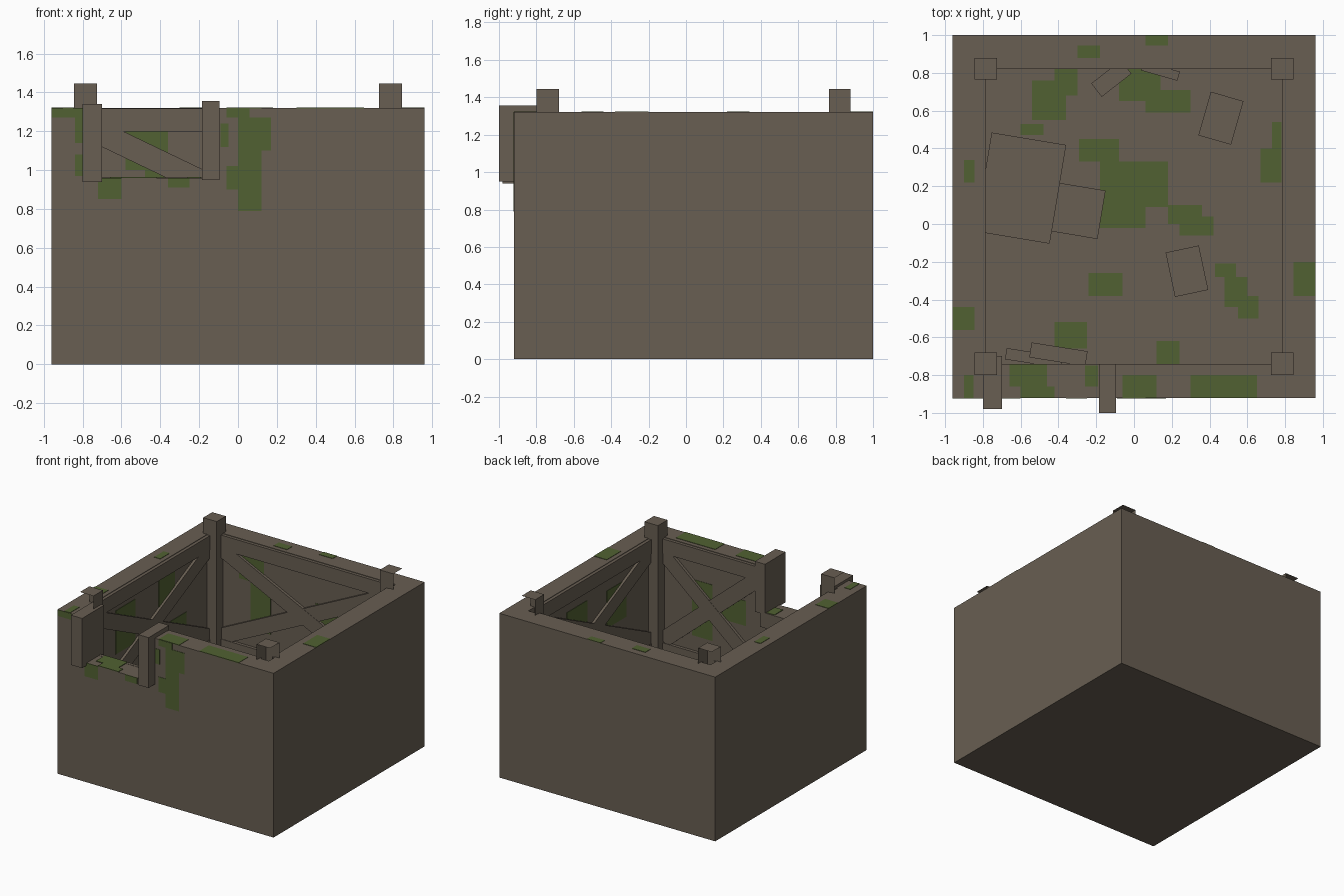
import bpy, bmesh, math
from mathutils import Matrix, Vector


def material(name, col):
    m = bpy.data.materials.new(name)
    m.diffuse_color = (*col, 1)
    return m


WOOD = material("weathered_brown", (0.138, 0.112, 0.084))
MOSS = material("moss_green", (0.083, 0.120, 0.032))
FLOOR, TOP = 0.36, 1.32


def add_box(bm, x0, x1, y0, y1, z0, z1):
    size = Matrix.Diagonal((x1 - x0, y1 - y0, z1 - z0, 1))
    mid = Matrix.Translation(((x0 + x1) / 2, (y0 + y1) / 2, (z0 + z1) / 2))
    return bmesh.ops.create_cube(bm, size=1, matrix=mid @ size)["verts"]


def finish(name, bm, mat=WOOD):
    me = bpy.data.meshes.new(name)
    bm.to_mesh(me)
    bm.free()
    me.materials.append(mat)
    ob = bpy.data.objects.new(name, me)
    bpy.context.collection.objects.link(ob)
    return ob


def box(name, *b, mat=WOOD):
    bm = bmesh.new()
    add_box(bm, *b)
    return finish(name, bm, mat)


# earth block with the sunken room and the window notch cut out
block = box("outer_block", -0.96, 0.96, -0.92, 1.0, 0, TOP)
cutters = (("room_cutter", (-0.81, 0.81, -0.765, 0.845, FLOOR, 2)),
           ("notch_cutter", (-0.75, -0.14, -1.2, -0.5, 0.96, 2)))
for name, b in cutters:
    c = box(name, *b)
    c.hide_render = True
    c.hide_viewport = True
    c.display_type = 'WIRE'
    mod = block.modifiers.new(name, 'BOOLEAN')
    mod.operation = 'DIFFERENCE'
    mod.solver = 'EXACT'
    mod.object = c

# corner posts, open on the sides that face outwards
for sx in (-1, 1):
    for sy, ya, yb in ((-1, -0.80, -0.68), (1, 0.765, 0.88)):
        bm = bmesh.new()
        xs = sorted((sx * 0.845, sx * 0.725))
        add_box(bm, *xs, ya, yb, FLOOR, 1.445)
        bm.normal_update()
        out = [f for f in bm.faces if f.normal.x * sx > 0.5 or f.normal.y * sy > 0.5]
        bmesh.ops.delete(bm, geom=out, context='FACES')
        finish("corner_post", bm)

# window posts
box("window_post_left", -0.80, -0.70, -0.98, -0.70, 0.94, 1.34)
box("window_post_right", -0.185, -0.095, -1.0, -0.74, 0.95, 1.355)


# wall frames: rails plus crossed braces; u runs along the wall, v points into the room
def wall_frame(name, origin, angle, u0, u1):
    place = Matrix.Translation(origin) @ Matrix.Rotation(angle, 4, 'Z')
    bm = bmesh.new()
    add_box(bm, u0, u1, -0.002, 0.025, 1.20, TOP - 0.004)
    add_box(bm, u0, u1, -0.002, 0.025, FLOOR, 0.48)
    for i, (za, zb) in enumerate(((1.20, 0.50), (0.50, 1.20))):
        d = Vector((u1 - u0, 0, zb - za))
        half = d.length / 2
        vs = add_box(bm, -half, half, -0.002, 0.021 + 0.002 * i, -0.06, 0.06)
        m = Matrix.Translation(((u0 + u1) / 2, 0, 0.85)) @ Matrix.Rotation(-math.atan2(d.z, d.x), 4, 'Y')
        bmesh.ops.transform(bm, matrix=m, verts=vs)
    bmesh.ops.transform(bm, matrix=place, verts=bm.verts)
    finish(name, bm)


wall_frame("back_frame", (0, 0.845, 0), math.pi, -0.73, 0.73)
wall_frame("left_frame", (-0.81, 0.04, 0), -math.pi / 2, -0.73, 0.73)
wall_frame("right_frame", (0.81, 0.04, 0), math.pi / 2, -0.73, 0.73)
wall_frame("front_frame", (0, -0.765, 0), 0, -0.10, 0.73)
box("window_sill_rail", -0.73, -0.14, -0.767, -0.742, 0.84, 0.962)


# crates and loose boards on the floor: centre, size, turn
def loose(name, x, y, w, d, h, turn):
    ob = box(name, -w / 2, w / 2, -d / 2, d / 2, 0, h)
    ob.location = (x, y, FLOOR)
    ob.rotation_euler.z = math.radians(turn)


loose("crate_large", -0.60, 0.19, 0.40, 0.53, 0.22, -9.5)
loose("crate_small", -0.30, 0.07, 0.26, 0.26, 0.18, -9.5)
loose("board", 0.46, 0.56, 0.18, 0.24, 0.02, -16)
loose("board", 0.28, -0.25, 0.18, 0.24, 0.02, 12)
loose("plank", -0.40, -0.69, 0.30, 0.08, 0.03, -9)
loose("plank", -0.53, -0.71, 0.30, 0.06, 0.02, -9)
loose("plank", -0.12, 0.77, 0.20, 0.09, 0.03, 38)
loose("plank", 0.14, 0.81, 0.20, 0.05, 0.03, -16)


# moss: thin plates, each blob made of a few rectangles in the plane
def moss(name, axis, level, rects):
    bm = bmesh.new()
    a, b = level - 0.003, level + 0.003
    for u0, u1, v0, v1 in rects:
        if axis == 'z':
            add_box(bm, u0, u1, v0, v1, a, b)
        elif axis == 'y':
            add_box(bm, u0, u1, a, b, v0, v1)
        else:
            add_box(bm, a, b, u0, u1, v0, v1)
    finish(name, bm, MOSS)


moss("front_moss", 'y', -0.92, [
    (-0.96, -0.79, 1.27, 1.32), (-0.84, -0.79, 1.14, 1.28), (-0.84, -0.79, 0.97, 1.08),
    (-0.72, -0.60, 0.85, 0.96), (-0.36, -0.25, 0.91, 0.96), (-0.06, 0.06, 1.27, 1.32),
    (-0.09, -0.05, 1.12, 1.24), (0.0, 0.17, 1.10, 1.27), (0.0, 0.12, 0.79, 1.10),
    (-0.06, 0.0, 0.90, 1.02)])
moss("rim_moss", 'z', TOP, [
    (-0.30, -0.18, 0.88, 0.945), (0.06, 0.18, 0.945, 1.0), (-0.90, -0.845, 0.22, 0.34),
    (-0.96, -0.845, -0.56, -0.44), (0.845, 0.96, -0.38, -0.20), (-0.90, -0.85, -0.92, -0.80),
    (-0.06, 0.12, -0.92, -0.80), (0.30, 0.65, -0.92, -0.80)])
moss("sill_moss", 'z', 0.962, [
    (-0.66, -0.46, -0.86, -0.745), (-0.60, -0.42, -0.92, -0.86), (-0.26, -0.19, -0.86, -0.75)])
moss("floor_moss", 'z', FLOOR, [
    (-0.54, -0.36, 0.55, 0.76), (-0.42, -0.30, 0.68, 0.83), (-0.60, -0.48, 0.47, 0.53),
    (-0.08, 0.14, 0.65, 0.83), (0.06, 0.30, 0.59, 0.71),
    (-0.29, -0.08, 0.33, 0.45), (-0.18, 0.18, 0.09, 0.33), (-0.18, 0.06, -0.02, 0.12),
    (0.18, 0.36, 0.0, 0.10), (0.24, 0.42, -0.06, 0.04),
    (0.67, 0.78, 0.22, 0.40), (0.73, 0.78, 0.40, 0.54),
    (-0.24, -0.06, -0.38, -0.26), (0.43, 0.54, -0.28, -0.21),
    (0.48, 0.60, -0.44, -0.28), (0.55, 0.66, -0.50, -0.38),
    (-0.42, -0.25, -0.66, -0.52), (0.12, 0.24, -0.74, -0.62)])
moss("back_wall_moss", 'y', 0.845, [
    (-0.58, -0.36, 1.0, 1.20), (-0.48, -0.30, 0.62, 1.0), (0.10, 0.36, 0.72, 0.98)])
moss("left_wall_moss", 'x', -0.81, [
    (-0.40, -0.15, 0.80, 1.15), (0.15, 0.35, 0.95, 1.20), (0.30, 0.50, 0.60, 0.80)])
moss("right_wall_moss", 'x', 0.81, [
    (0.10, 0.36, 0.75, 1.12), (-0.40, -0.15, 0.80, 1.10)])
moss("front_wall_moss", 'y', -0.765, [
    (0.30, 0.48, 0.60, 1.05), (0.0, 0.22, 0.80, 1.0)])
